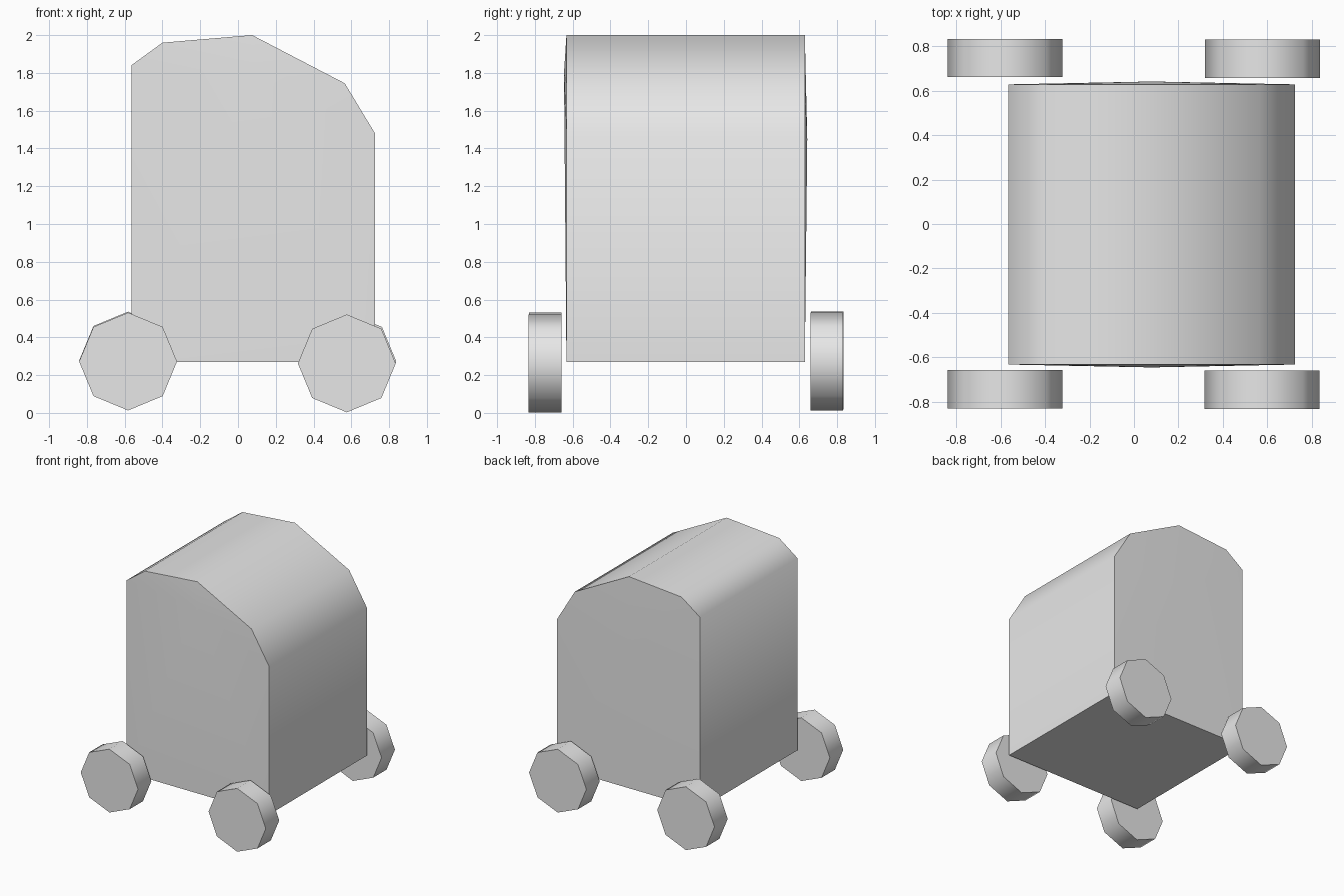
import bpy, bmesh, math

if "Cube" in bpy.data.objects:
    bpy.data.objects.remove(bpy.data.objects["Cube"])

grey = bpy.data.materials.new("light_grey")
grey.diffuse_color = (0.8, 0.8, 0.8, 1)
grey.use_nodes = True
grey.node_tree.nodes["Principled BSDF"].inputs["Base Color"].default_value = grey.diffuse_color


def make_object(name, bm):
    bmesh.ops.recalc_face_normals(bm, faces=bm.faces)
    mesh = bpy.data.meshes.new(name)
    bm.to_mesh(mesh)
    bm.free()
    mesh.materials.append(grey)
    ob = bpy.data.objects.new(name, mesh)
    bpy.context.collection.objects.link(ob)
    bpy.ops.object.select_all(action='DESELECT')
    ob.select_set(True)
    bpy.context.view_layer.objects.active = ob
    bpy.ops.object.shade_smooth_by_angle(angle=math.radians(60))
    return ob


def prism(name, profile, y0, y1, poles=None):
    """Extrude an (x, z) profile along y; poles slightly dome the two end caps."""
    bm = bmesh.new()
    rings = [[bm.verts.new((x, y, z)) for x, z in profile] for y in (y0, y1)]
    n = len(profile)
    for i in range(n):
        j = (i + 1) % n
        bm.faces.new((rings[0][i], rings[0][j], rings[1][j], rings[1][i]))
    for k, ring in enumerate(rings):
        if poles:
            tip = bm.verts.new(poles[k])
            for i in range(n):
                bm.faces.new((ring[i], ring[(i + 1) % n], tip))
        else:
            bm.faces.new(ring)
    return make_object(name, bm)


# Cabin: upright block with a lopsided faceted roof and barely domed ends
cabin = [(-0.565, 0.27), (0.725, 0.27), (0.725, 1.48), (0.565, 1.745),
         (0.075, 2.0), (-0.4, 1.96), (-0.565, 1.84)]
prism("cabin", cabin, -0.633, 0.629,
      poles=[(0.08, -0.646, 1.8), (0.08, 0.642, 1.45)])


# Wheels: eight-sided discs standing just off the cabin ends
def wheel(name, x, z, y0, y1, r=0.259):
    ring = [(x + r * math.cos(i * math.pi / 4), z + r * math.sin(i * math.pi / 4))
            for i in range(8)]
    prism(name, ring, y0, y1)


wheel("front_left_wheel", -0.582, 0.272, -0.83, -0.658)
wheel("front_right_wheel", 0.576, 0.262, -0.833, -0.66)
wheel("back_left_wheel", -0.582, 0.277, 0.662, 0.833)
wheel("back_right_wheel", 0.579, 0.272, 0.658, 0.83)
